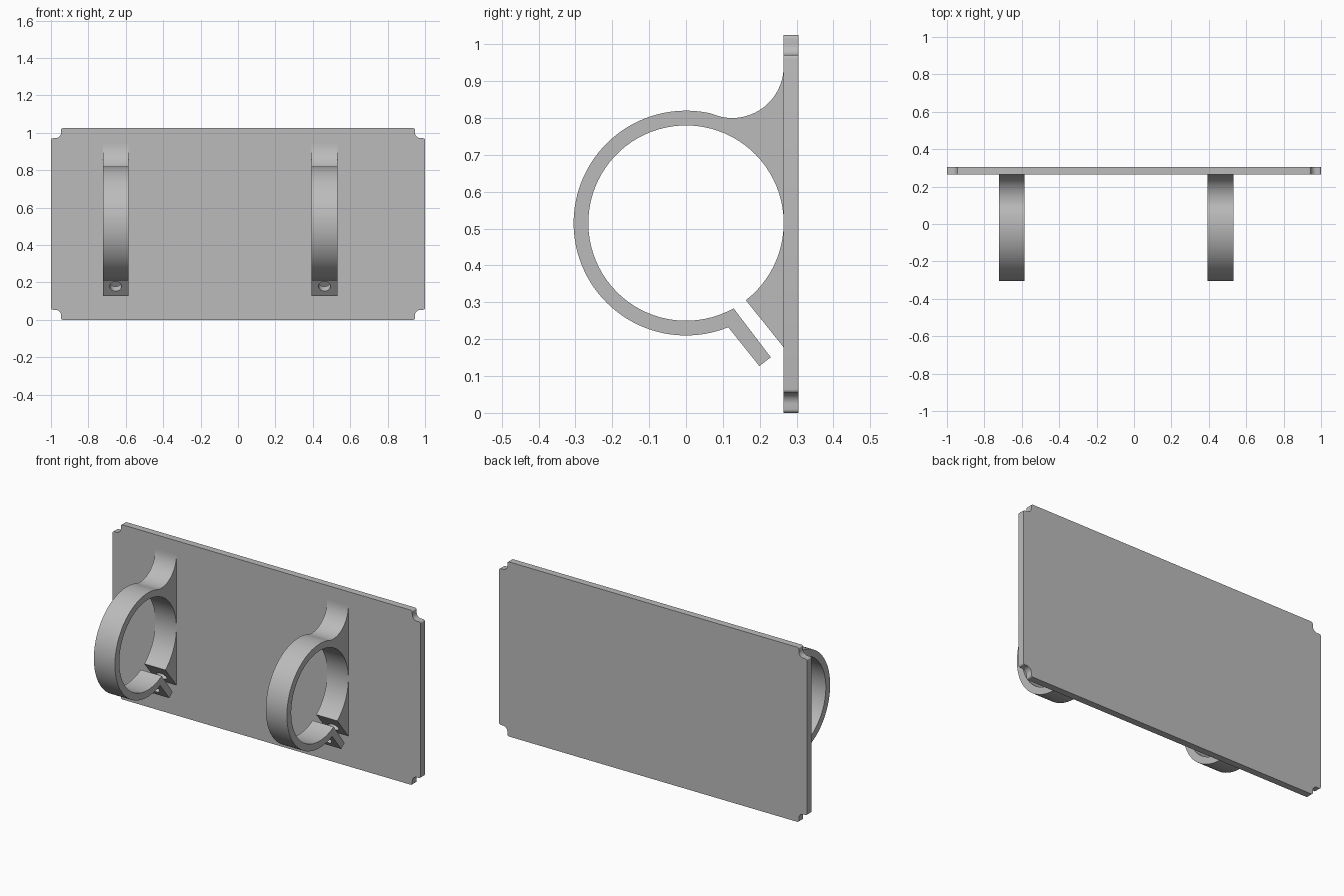
import bpy, bmesh
from math import cos, sin, radians, atan2, pi
from mathutils import Vector, Matrix

cube = bpy.data.objects.get("Cube")
if cube:
    bpy.data.objects.remove(cube, do_unlink=True)

GREY = (0.5, 0.5, 0.5, 1.0)
grey = bpy.data.materials.new("plain grey")
grey.use_nodes = True
grey.diffuse_color = GREY
grey.node_tree.nodes["Principled BSDF"].inputs["Base Color"].default_value = GREY


def arc(cx, cy, r, start, end, steps):
    """Points along an arc, angles in degrees."""
    angles = [radians(start + (end - start) * i / steps) for i in range(steps + 1)]
    return [(cx + r * cos(a), cy + r * sin(a)) for a in angles]


def finish(name, bm):
    bmesh.ops.recalc_face_normals(bm, faces=bm.faces)
    mesh = bpy.data.meshes.new(name)
    bm.to_mesh(mesh)
    bm.free()
    mesh.materials.append(grey)
    obj = bpy.data.objects.new(name, mesh)
    bpy.context.collection.objects.link(obj)
    return obj


def extrude(name, points, offset):
    """Solid from a closed outline of 3D points."""
    bm = bmesh.new()
    face = bm.faces.new([bm.verts.new(p) for p in points])
    result = bmesh.ops.extrude_face_region(bm, geom=[face])
    moved = [v for v in result["geom"] if isinstance(v, bmesh.types.BMVert)]
    bmesh.ops.translate(bm, verts=moved, vec=offset)
    return finish(name, bm)


def activate(obj):
    bpy.ops.object.select_all(action='DESELECT')
    obj.select_set(True)
    bpy.context.view_layer.objects.active = obj


def smooth(obj):
    activate(obj)
    bpy.ops.object.shade_smooth_by_angle(angle=radians(30))


# Back plate with a rounded notch in each corner
HALF_W, HALF_H, NOTCH = 1.0, 0.5125, 0.054
FRONT, BACK = 0.265, 0.305
lip, fillet = 0.01, 0.03
ix, iz = HALF_W - NOTCH, HALF_H - NOTCH
corner = (arc(HALF_W - lip, iz - lip, lip, 0, 90, 5)
          + arc(ix + fillet, iz + fillet, fillet, 270, 180, 10)
          + arc(ix - lip, HALF_H - lip, lip, 0, 90, 5))
outline = []
for sx, sz in ((1, 1), (-1, 1), (-1, -1), (1, -1)):
    part = [(sx * x, sz * z) for x, z in corner]
    outline += part if sx * sz > 0 else part[::-1]
plate = extrude("back_plate", [(x, FRONT, z + HALF_H) for x, z in outline],
                (0, BACK - FRONT, 0))
smooth(plate)

# Clamp outline in the side plane: open ring, tail and wedge
CZ, OUTER, INNER = 0.515, 0.305, 0.265
ROOT = FRONT + 0.012


def ring_angle(y, z):
    return math_deg(atan2(z - CZ, y))


def math_deg(a):
    return a * 180 / pi


tail_outer = ring_angle(0.115, 0.232) + 360
tail_inner = ring_angle(0.13, 0.282) + 360
wedge_tip = ring_angle(0.163, 0.305)
profile = (arc(0, CZ, OUTER, 78, tail_outer, 64)
           + [(0.199, 0.127), (0.23, 0.151)]
           + arc(0, CZ, INNER, tail_inner, wedge_tip, 80)
           + [(FRONT, 0.178), (ROOT, 0.178), (ROOT, 0.94)]
           + arc(0.125, 0.94, 0.14, 360, 258, 24))

# Screw hole axis, square to the tail
hole_dir = Vector((0, 0.797, 0.604)).normalized()
hole_at = Vector((0, 0.165, 0.185))
WIDTH = 0.137

for name, cx in (("right_clamp", -0.654), ("left_clamp", 0.4625)):
    clamp = extrude(name, [(cx - WIDTH / 2, y, z) for y, z in profile], (WIDTH, 0, 0))
    bm = bmesh.new()
    turn = hole_dir.to_track_quat('Z', 'Y').to_matrix().to_4x4()
    bmesh.ops.create_cone(bm, cap_ends=True, segments=32, radius1=0.032, radius2=0.032,
                          depth=0.2,
                          matrix=Matrix.Translation(hole_at + Vector((cx, 0, 0))) @ turn)
    cutter = finish("hole_cutter", bm)
    cutter.hide_render = True
    cut = clamp.modifiers.new("screw hole", 'BOOLEAN')
    cut.operation = 'DIFFERENCE'
    cut.solver = 'EXACT'
    cut.object = cutter
    activate(clamp)
    bpy.ops.object.modifier_apply(modifier=cut.name)
    bpy.data.objects.remove(cutter, do_unlink=True)
    smooth(clamp)
